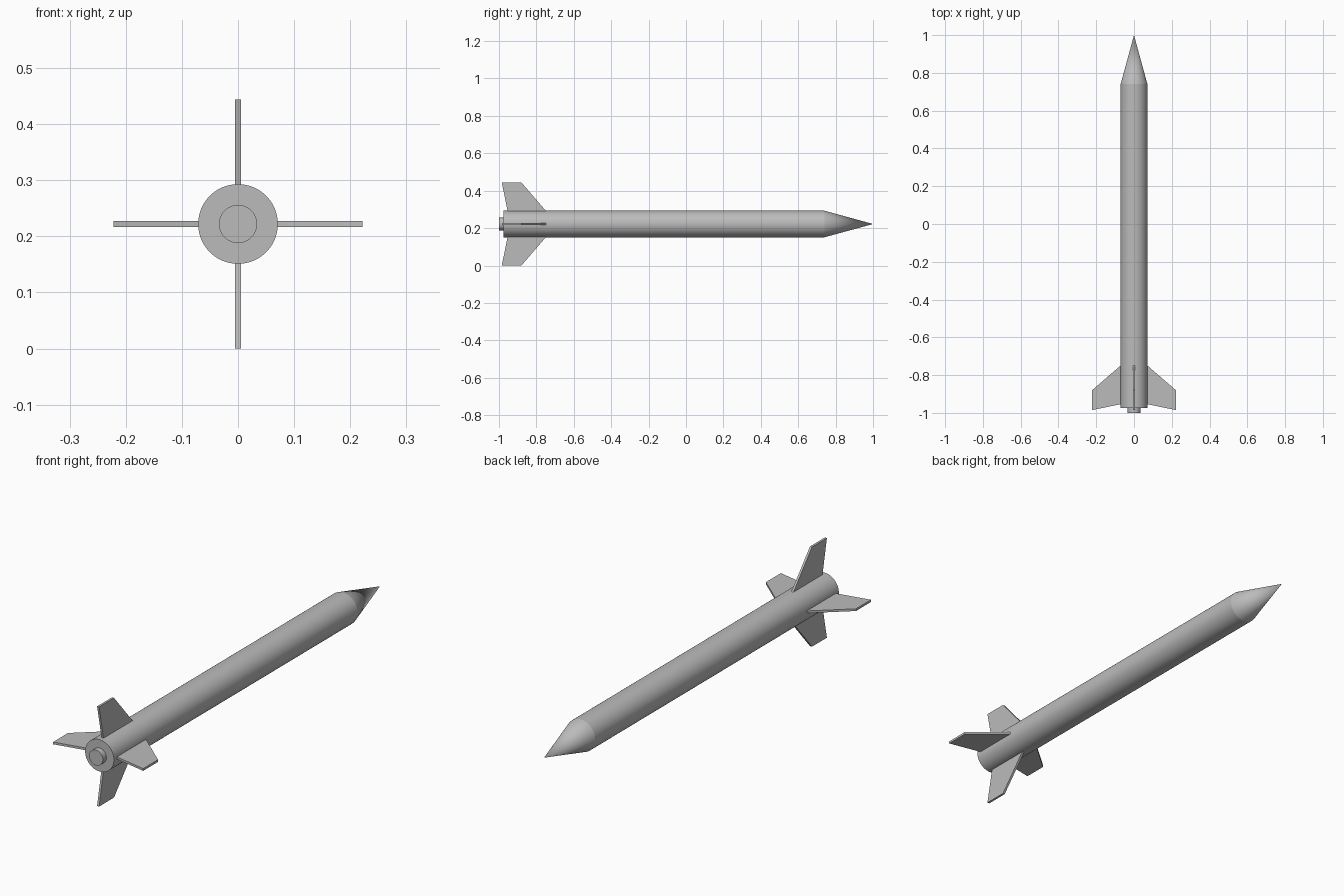
import bpy, bmesh, math
from mathutils import Matrix, Vector

cube = bpy.data.objects.get("Cube")
if cube:
    bpy.data.objects.remove(cube, do_unlink=True)

AXIS = 0.222       # height of the centre line, also the fin reach
BODY_R = 0.071
SEGMENTS = 64

grey = bpy.data.materials.new("plain grey")
grey.use_nodes = True
colour = (0.5, 0.5, 0.5, 1)
grey.diffuse_color = colour
grey.node_tree.nodes["Principled BSDF"].inputs["Base Color"].default_value = colour


def finish(name, bm):
    bmesh.ops.recalc_face_normals(bm, faces=bm.faces)
    mesh = bpy.data.meshes.new(name)
    bm.to_mesh(mesh)
    bm.free()
    mesh.materials.append(grey)
    obj = bpy.data.objects.new(name, mesh)
    bpy.context.collection.objects.link(obj)
    return obj


def round_part(name, y0, y1, r0, r1):
    """Cylinder or cone along y, from radius r0 at y0 to r1 at y1."""
    bm = bmesh.new()
    place = Matrix.Translation((0, (y0 + y1) / 2, AXIS)) @ Matrix.Rotation(-math.pi / 2, 4, 'X')
    bmesh.ops.create_cone(bm, cap_ends=True, segments=SEGMENTS, radius1=r0,
                          radius2=r1, depth=y1 - y0, matrix=place)
    obj = finish(name, bm)
    bpy.ops.object.select_all(action='DESELECT')
    obj.select_set(True)
    bpy.context.view_layer.objects.active = obj
    bpy.ops.object.shade_smooth_by_angle(angle=math.radians(12))


def fin(name, angle, thickness=0.01):
    """Swept flat fin, rooted just inside the body."""
    outline = [(0.06, -0.74), (AXIS, -0.88), (AXIS, -0.985), (0.06, -0.952)]
    bm = bmesh.new()
    face = bm.faces.new([bm.verts.new((r, y, -thickness / 2)) for r, y in outline])
    side = bmesh.ops.extrude_face_region(bm, geom=[face])["geom"]
    verts = [v for v in side if isinstance(v, bmesh.types.BMVert)]
    bmesh.ops.translate(bm, verts=verts, vec=Vector((0, 0, thickness)))
    place = Matrix.Translation((0, 0, AXIS)) @ Matrix.Rotation(angle, 4, 'Y')
    bmesh.ops.transform(bm, matrix=place, verts=bm.verts)
    finish(name, bm)


# Body, nose and nozzle
round_part("body_tube", -0.975, 0.74, BODY_R, BODY_R)
round_part("nose_cone", 0.74, 1.0, BODY_R, 0)
round_part("nozzle", -1.0, -0.97, 0.034, 0.034)

# Four fins around the tail
for i, where in enumerate(("left", "bottom", "right", "top")):
    fin(where + "_fin", i * math.pi / 2)
